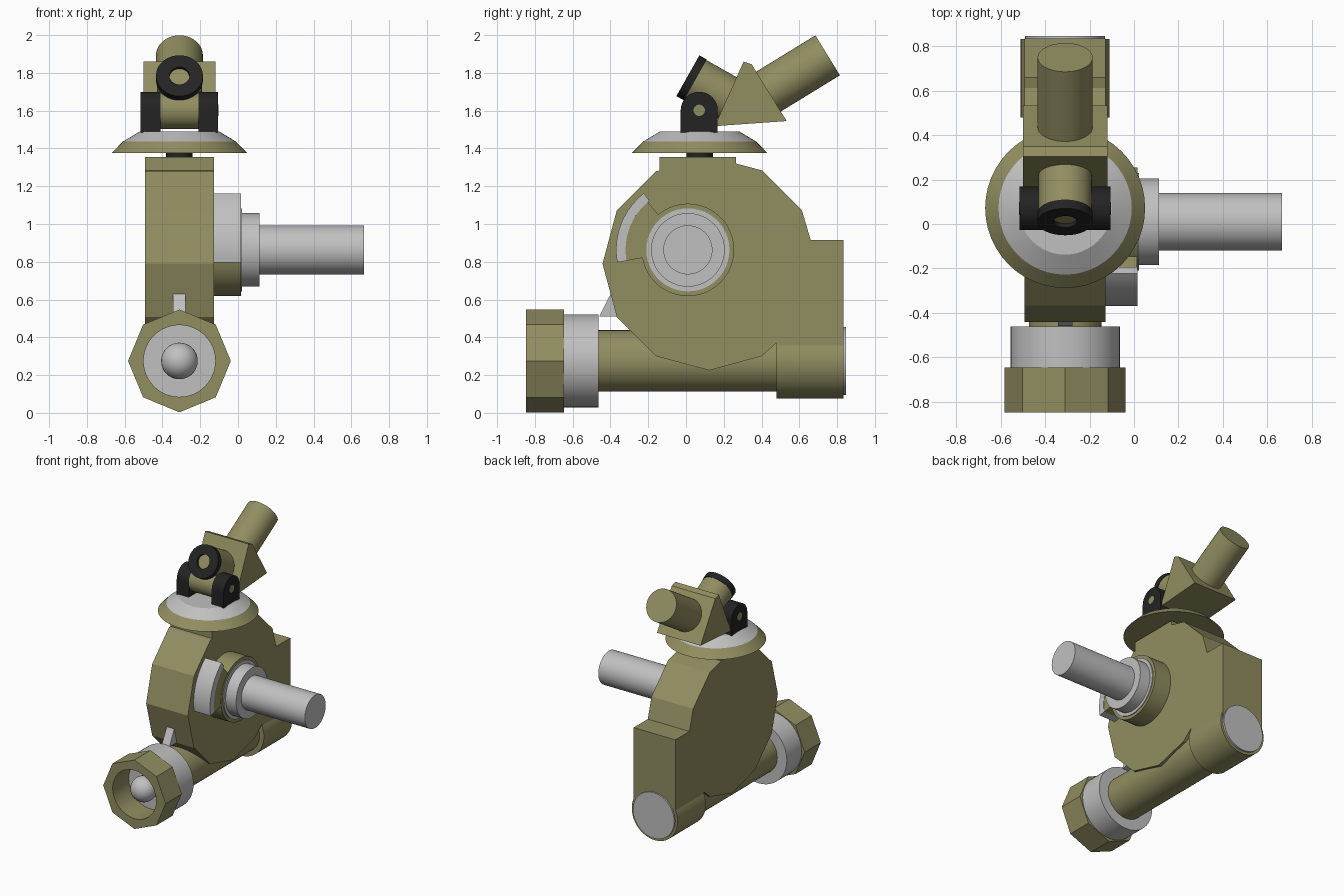
import bpy, bmesh, math
from mathutils import Vector

if "Cube" in bpy.data.objects:
    bpy.data.objects.remove(bpy.data.objects["Cube"])


def material(name, rgb):
    m = bpy.data.materials.new(name)
    m.use_nodes = True
    m.diffuse_color = (*rgb, 1)
    m.node_tree.nodes["Principled BSDF"].inputs["Base Color"].default_value = (*rgb, 1)
    return m


OLIVE = material("olive paint", (0.285, 0.27, 0.12))
GREY = material("light grey metal", (0.53, 0.53, 0.53))
BLACK = material("black rubber", (0.017, 0.017, 0.017))
CX = -0.31  # centre plane of the casing
HALF = 0.182


def finish(name, bm, mat, smooth):
    bmesh.ops.remove_doubles(bm, verts=bm.verts[:], dist=1e-5)
    bmesh.ops.recalc_face_normals(bm, faces=bm.faces[:])
    mesh = bpy.data.meshes.new(name)
    bm.to_mesh(mesh)
    bm.free()
    mesh.materials.append(mat)
    ob = bpy.data.objects.new(name, mesh)
    bpy.context.collection.objects.link(ob)
    if smooth:
        bpy.ops.object.select_all(action="DESELECT")
        ob.select_set(True)
        bpy.context.view_layer.objects.active = ob
        bpy.ops.object.shade_smooth_by_angle(angle=math.radians(30))
    return ob


def lathe(name, mat, profile, origin, axis, segs=48, smooth=True):
    """Revolve (radius, height) points around an axis through origin."""
    bm = bmesh.new()
    verts = [bm.verts.new((r, 0, h)) for r, h in profile]
    edges = [bm.edges.new(pair) for pair in zip(verts, verts[1:])]
    bmesh.ops.spin(bm, geom=verts + edges, cent=(0, 0, 0), axis=(0, 0, 1),
                   angle=math.tau, steps=segs)
    ob = finish(name, bm, mat, smooth)
    ob.rotation_mode = "QUATERNION"
    ob.rotation_quaternion = Vector(axis).to_track_quat("Z", "Y")
    ob.location = origin
    return ob


def rod(name, mat, r, start, end, **kw):
    d = Vector(end) - Vector(start)
    return lathe(name, mat, [(0, 0), (r, 0), (r, d.length), (0, d.length)], start, d, **kw)


def extrude(name, mat, outline, x0, x1, smooth=False):
    """Extrude a (y, z) outline along x."""
    bm = bmesh.new()
    face = bm.faces.new([bm.verts.new((x0, y, z)) for y, z in outline])
    res = bmesh.ops.extrude_face_region(bm, geom=[face])
    top = [v for v in res["geom"] if isinstance(v, bmesh.types.BMVert)]
    bmesh.ops.translate(bm, verts=top, vec=(x1 - x0, 0, 0))
    return finish(name, bm, mat, smooth)


def arc(cy, cz, r, a0, a1, n=16):
    angles = [math.radians(a0 + (a1 - a0) * i / n) for i in range(n + 1)]
    return [(cy + r * math.cos(a), cz + r * math.sin(a)) for a in angles]


# Twelve-sided casing with its square tail and top pad
casing = [(0.40, 0.30), (0.48, 0.37), (0.48, 0.30), (0.835, 0.30), (0.835, 0.915),
          (0.66, 0.915), (0.613, 1.075), (0.405, 1.283), (0.265, 1.32), (0.265, 1.355),
          (-0.14, 1.355), (-0.14, 1.283)]
casing += arc(0.123, 0.79, 0.565, 120, 270, 5)
extrude("casing", OLIVE, casing, CX - HALF, CX + HALF)

# Side shaft with stepped collars
SY, SZ = 0.01, 0.863
for name, mat, r, x0, x1 in [("shaft_boss", OLIVE, 0.245, -0.2, 0.015),
                             ("shaft_washer", GREY, 0.22, -0.1, 0.022),
                             ("shaft_collar", GREY, 0.195, 0, 0.113),
                             ("shaft", GREY, 0.13, 0.05, 0.667)]:
    rod(name, mat, r, (x0, SY, SZ), (x1, SY, SZ))

# Curved stop beside the shaft
extrude("stop_web", OLIVE, arc(SY, SZ, 0.33, 130, 190) + arc(SY, SZ, 0.2, 190, 130),
        -0.14, 0.013, True)
extrude("stop_rim", GREY, arc(SY, SZ, 0.38, 128, 190) + arc(SY, SZ, 0.33, 190, 128),
        -0.14, 0.015, True)

# Lower tube, end housing and front collar
TZ = 0.275
for name, mat, r, y0, y1 in [("lower_tube", OLIVE, 0.163, -0.5, 0.5),
                             ("rear_housing", OLIVE, 0.2, 0.48, 0.833),
                             ("rear_cap", GREY, 0.18, 0.8, 0.847),
                             ("front_collar", GREY, 0.246, -0.648, -0.462),
                             ("ball_rod", BLACK, 0.09, -0.72, -0.6)]:
    rod(name, mat, r, (CX, y0, TZ), (CX, y1, TZ))
lathe("ball", GREY, [(0.097 * math.cos(math.radians(a)), 0.097 * math.sin(math.radians(a)))
                     for a in range(-90, 91, 10)], (CX, -0.73, TZ), (0, -1, 0), 32)
extrude("collar_fin", GREY, [(-0.46, 0.51), (-0.395, 0.637), (-0.36, 0.637), (-0.36, 0.51)],
        CX - 0.033, CX + 0.033)

# Eight-sided nut with a round bore
nut = rod("front_nut", OLIVE, 0.272, (CX, -0.647, TZ), (CX, -0.848, TZ), segs=8, smooth=False)
cutter = rod("nut_bore_cutter", OLIVE, 0.19, (CX, -0.5, TZ), (CX, -1, TZ))
cutter.hide_render = True
mod = nut.modifiers.new("bore", "BOOLEAN")
mod.object = cutter
mod.operation = "DIFFERENCE"
bpy.context.view_layer.objects.active = nut
bpy.ops.object.modifier_apply(modifier=mod.name)
bpy.data.objects.remove(cutter)

# Flared plate on a short neck
PY = 0.072
rod("neck", BLACK, 0.07, (CX, PY, 1.3), (CX, PY, 1.4))
lathe("plate_rim", OLIVE, [(0, 1.375), (0.36, 1.375), (0.30, 1.436), (0, 1.436)],
      (CX, PY, 0), (0, 0, 1))
lathe("plate_top", GREY, [(0, 1.436), (0.30, 1.436), (0.21, 1.49), (0, 1.49)],
      (CX, PY, 0), (0, 0, 1))

# Hinge brackets and pin
HY, HZ = 0.07, 1.602
for name, x0, x1 in [("right_bracket", CX - 0.205, CX - 0.1), ("left_bracket", CX + 0.1, CX + 0.205)]:
    extrude(name, BLACK, [(HY + 0.098, 1.485)] + arc(HY, HZ, 0.098, 0, 180, 24)
            + [(HY - 0.098, 1.485)], x0, x1, True)
rod("hinge_pin", OLIVE, 0.03, (CX - 0.207, HY, HZ), (CX + 0.207, HY, HZ), segs=24)
rod("hinge_barrel", OLIVE, 0.098, (CX - 0.1, HY, HZ), (CX + 0.1, HY, HZ))

# Eyepiece tube with its ring
down = Vector((0, 0.87, -0.49)).normalized()
face = Vector((CX, 0.01, 1.785))
rod("eyepiece_tube", OLIVE, 0.12, face + down * 0.02, face + down * 0.29)
lathe("eyepiece_ring", BLACK, [(0.053, 0), (0.124, 0), (0.124, 0.045), (0.053, 0.045), (0.053, 0)],
      face, down)

# Prism housing and upper tube
extrude("prism_housing", OLIVE, [(0.305, 1.86), (0.348, 1.845), (0.533, 1.545), (0.152, 1.518)],
        CX - 0.19, CX + 0.19)
rod("upper_tube", OLIVE, 0.124, (CX, 0.37, 1.66), (CX, 0.75, 1.893))
